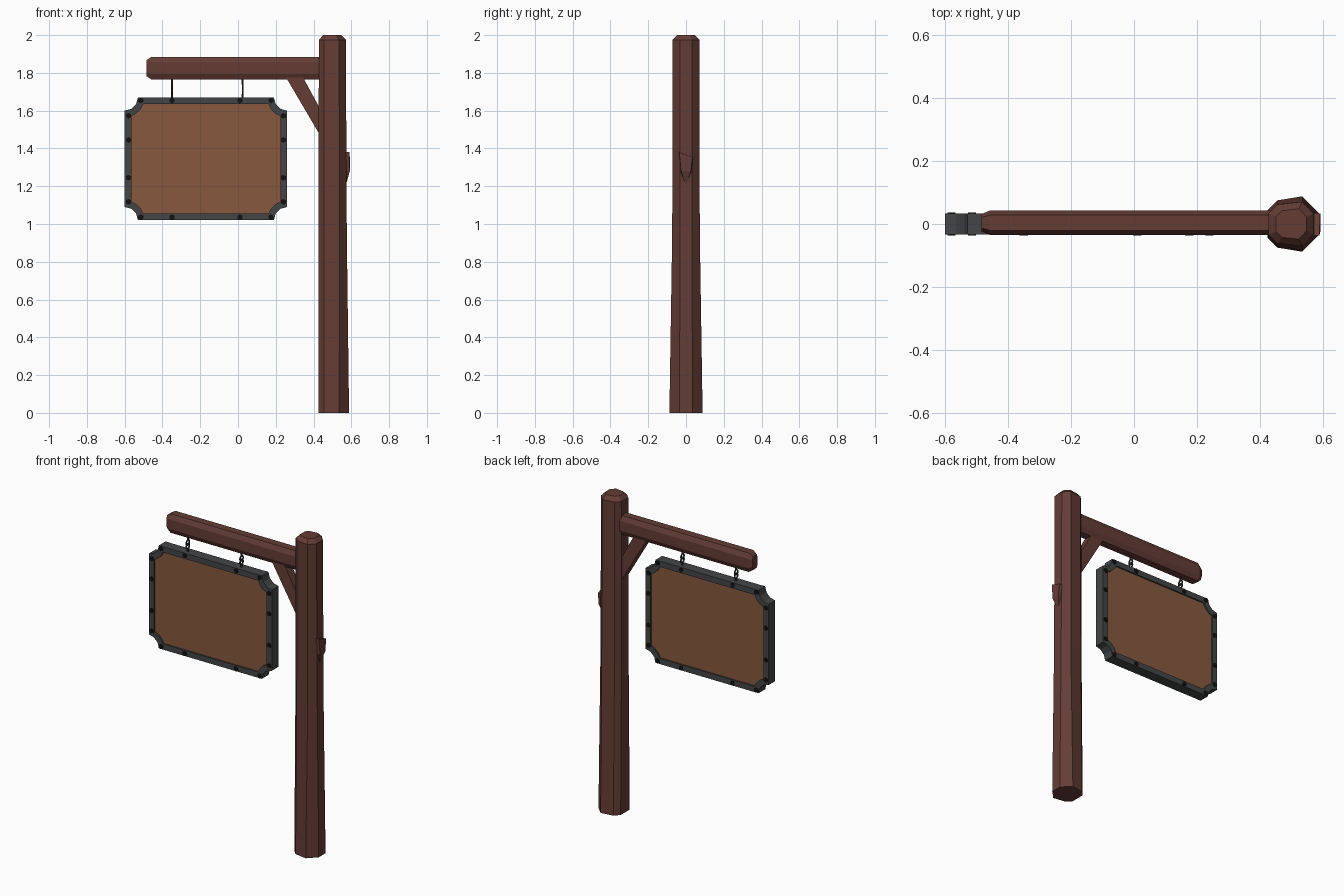
import bpy, bmesh, math
from mathutils import Vector

if "Cube" in bpy.data.objects:
    bpy.data.objects.remove(bpy.data.objects["Cube"])


def material(name, rgb):
    m = bpy.data.materials.new(name)
    m.diffuse_color = (*rgb, 1)
    m.use_nodes = True
    m.node_tree.nodes["Principled BSDF"].inputs["Base Color"].default_value = m.diffuse_color
    return m


WOOD = material("dark red wood", (0.128, 0.046, 0.036))
BOARD = material("warm brown board", (0.245, 0.098, 0.047))
IRON = material("grey iron", (0.055, 0.060, 0.061))
STUD = material("black stud", (0.006, 0.006, 0.006))
LINK = material("dark link metal", (0.030, 0.040, 0.034))


def finish(name, bm, mat):
    bmesh.ops.recalc_face_normals(bm, faces=bm.faces)
    me = bpy.data.meshes.new(name)
    bm.to_mesh(me)
    bm.free()
    me.materials.append(mat)
    ob = bpy.data.objects.new(name, me)
    bpy.context.collection.objects.link(ob)
    return ob


def loft(name, rings, mat, cyclic=False):
    """Skin equal-length rings; cap the ends, or join last ring to first."""
    bm = bmesh.new()
    vr = [[bm.verts.new(p) for p in r] for r in rings]
    n = len(vr[0])
    pairs = list(zip(vr, vr[1:])) + ([(vr[-1], vr[0])] if cyclic else [])
    for a, b in pairs:
        for i in range(n):
            j = (i + 1) % n
            bm.faces.new((a[i], a[j], b[j], b[i]))
    if not cyclic:
        bm.faces.new(vr[0])
        bm.faces.new(vr[-1])
    return finish(name, bm, mat)


def rod(name, a, b, r, sides, mat):
    a, b = Vector(a), Vector(b)
    q = (b - a).to_track_quat('Z', 'Y')
    ring = [q @ Vector((r * math.cos(t), r * math.sin(t), 0))
            for t in (2 * math.pi * (i + .5) / sides for i in range(sides))]
    return loft(name, [[p + a for p in ring], [p + b for p in ring]], mat)


# post: uneven eight-sided trunk, flared at the foot, with a bevelled top
def post_ring(z, half, s=1.0):
    pts = half + [(x, -y) for x, y in reversed(half)]
    return [(0.5 + (x - 0.5) * s, y * s, z) for x, y in pts]


foot = [(.425, .045), (.455, .075), (.535, .088), (.588, .034)]
mid = [(.426, .036), (.455, .064), (.538, .073), (.576, .032)]
top = [(.428, .035), (.456, .062), (.535, .071), (.571, .032)]
loft("post", [post_ring(0, foot), post_ring(.95, mid), post_ring(1.975, top),
              post_ring(2.0, top, .68)], WOOD)

# splintered stub on the right of the post
loft("post_splinter", [
    [(.55, -.038, 1.38), (.589, -.036, 1.38), (.592, .034, 1.355), (.55, .036, 1.355)],
    [(.55, -.034, 1.28), (.592, -.026, 1.28), (.592, .026, 1.28), (.55, .034, 1.28)],
    [(.55, -.004, 1.21), (.574, -.004, 1.215), (.574, .004, 1.215), (.55, .004, 1.21)]], WOOD)


# beam: eight-sided log with a chamfered free end
def beam_ring(x, s=1.0):
    q = [(.039, .03), (.024, .06), (-.024, .06), (-.039, .03),
         (-.039, -.03), (-.024, -.06), (.024, -.06), (.039, -.03)]
    return [(x, .004 + y * s, 1.825 + z * s) for y, z in q]


loft("beam", [beam_ring(-.485, .7), beam_ring(-.458), beam_ring(.45)], WOOD)

# diagonal brace
brace = [(.255, 1.775), (.345, 1.775), (.44, 1.60), (.44, 1.46)]
loft("brace", [[(x, y, z) for x, z in brace] for y in (-.026, .03)], WOOD)

# sign: outline with scooped corners
CX, CZ, HW, HH = -.17, 1.345, .43, .325


def outline(inset, radius, y, steps=3):
    a0 = math.asin(inset / radius)
    corner = []
    for i in range(steps + 1):
        a = a0 + (math.pi / 2 - 2 * a0) * i / steps
        corner.append((HW - radius * math.sin(a), HH - radius * math.cos(a)))
    back = corner[::-1]
    pts = (corner + [(-x, z) for x, z in back] +
           [(-x, -z) for x, z in corner] + [(x, -z) for x, z in back])
    return [(CX + x, y, CZ + z) for x, z in pts]


loft("sign_board", [outline(.03, .098, y) for y in (-.024, .024)], BOARD)
loft("sign_frame", [outline(0, .07, -.033), outline(0, .07, .033),
                    outline(.036, .105, .033), outline(.036, .105, -.033)],
     IRON, cyclic=True)

# studs showing on both faces of the frame
for sx in (-1, 1):
    for sz in (-1, 1):
        for x, z in ((.345, .309), (.18, .309), (.41, .228), (.41, .1)):
            px, pz = CX + sx * x, CZ + sz * z
            rod("frame_stud", (px, -.037, pz), (px, .037, pz), .0155, 6, STUD)

# hangers: an eye under the beam and an eye on the frame, linked together
for x in (-.35, .025):
    rod("hanger_upper_pin", (x, 0, 1.78), (x, 0, 1.738), .006, 6, LINK)
    rod("hanger_lower_pin", (x, 0, 1.66), (x, 0, 1.688), .006, 6, LINK)
    for z in (1.724, 1.702):
        rings = []
        for i in range(10):
            a = 2 * math.pi * i / 10
            rings.append([(x + .005 * math.cos(t),
                           (.016 + .005 * math.sin(t)) * math.cos(a),
                           z + (.016 + .005 * math.sin(t)) * math.sin(a))
                          for t in (2 * math.pi * k / 5 for k in range(5))])
        loft("hanger_ring", rings, LINK, cyclic=True)
